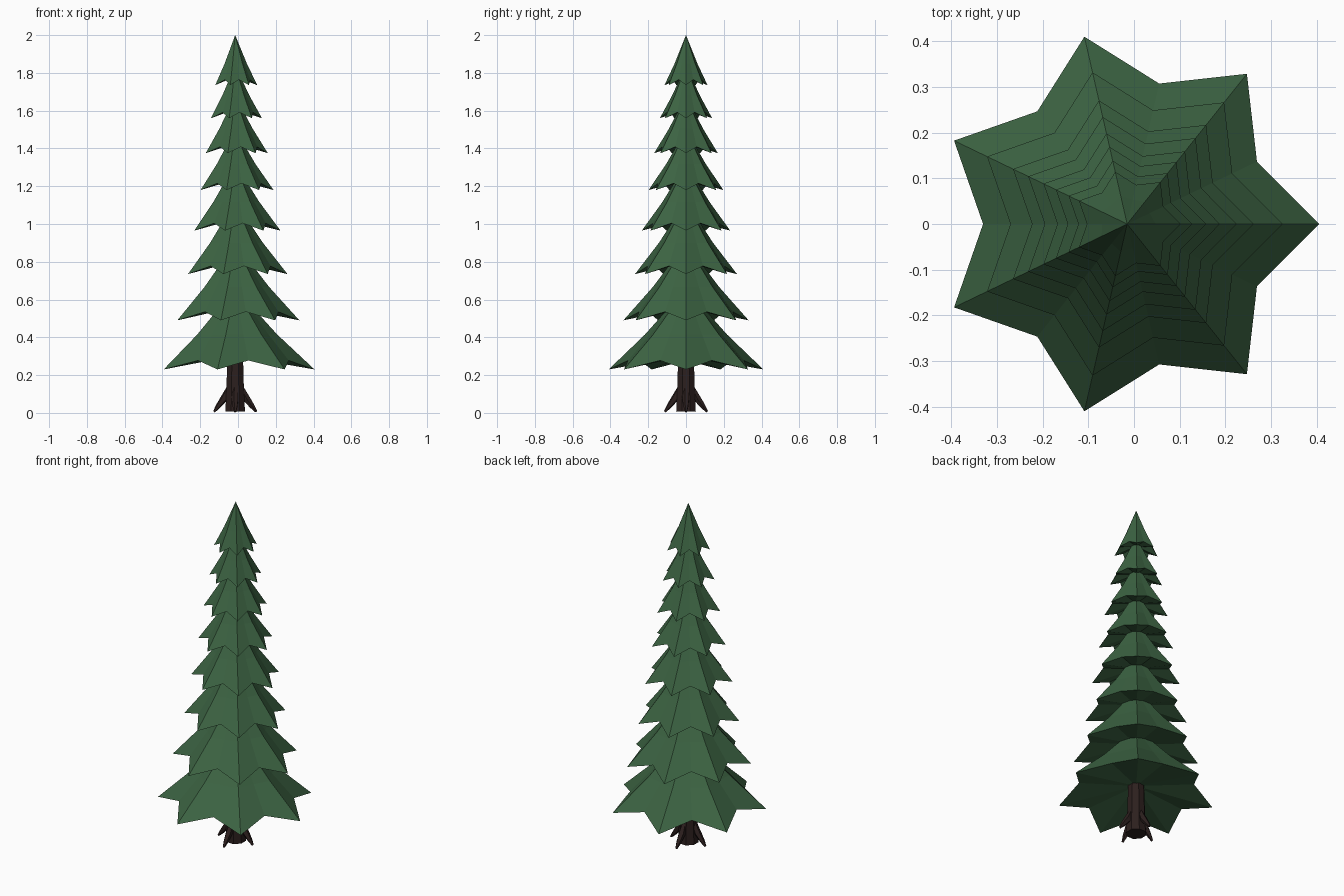
import bpy, bmesh, math
from mathutils import Vector

cube = bpy.data.objects.get("Cube")
if cube:
    bpy.data.objects.remove(cube, do_unlink=True)

CENTRE = Vector((-0.015, 0, 0))
POINTS = 7


def material(name, rgb):
    m = bpy.data.materials.new(name)
    m.use_nodes = True
    m.diffuse_color = (*rgb, 1)
    m.node_tree.nodes["Principled BSDF"].inputs["Base Color"].default_value = (*rgb, 1)
    return m


GREEN = material("needle green", (0.045, 0.125, 0.055))
BARK = material("dark bark", (0.025, 0.014, 0.013))


def finish(bm, name, mat):
    bmesh.ops.recalc_face_normals(bm, faces=bm.faces)
    mesh = bpy.data.meshes.new(name)
    bm.to_mesh(mesh)
    bm.free()
    mesh.materials.append(mat)
    ob = bpy.data.objects.new(name, mesh)
    ob.location = CENTRE
    bpy.context.collection.objects.link(ob)
    return ob


def star(bm, radius, z, valley, lift):
    """Ring of alternating branch tips and raised valleys."""
    ring = []
    for i in range(POINTS * 2):
        a = math.pi * i / POINTS
        r = radius * (valley if i % 2 else 1)
        ring.append(bm.verts.new((r * math.cos(a), r * math.sin(a), z + lift * (i % 2))))
    return ring


def bridge(bm, low, high):
    n = len(low)
    for i in range(n):
        j = (i + 1) % n
        bm.faces.new((low[i], low[j], high[j], high[i]))


def fan(bm, ring, point):
    tip = bm.verts.new(point)
    for i in range(len(ring)):
        bm.faces.new((ring[i], ring[(i + 1) % len(ring)], tip))


# Foliage tiers: tip radius, tip height, peak height
tiers = [(0.42, 0.23, 0.66), (0.34, 0.49, 0.90), (0.277, 0.735, 1.12),
         (0.24, 0.965, 1.32), (0.203, 1.18, 1.50), (0.173, 1.375, 1.68),
         (0.142, 1.56, 1.84), (0.117, 1.735, 2.0)]
for k, (radius, z, peak) in enumerate(tiers):
    bm = bmesh.new()
    height = peak - z
    rim = star(bm, radius, z, 0.75, 0.11 * height)
    middle = star(bm, radius * 0.53, z + height * 0.43, 0.88, 0)
    bridge(bm, rim, middle)
    fan(bm, middle, (0, 0, peak))
    fan(bm, rim, (0, 0, z + height * 0.17))
    finish(bm, f"foliage_tier_{k + 1}", GREEN)


def tube(bm, path, sides):
    """Tapered tube through (point, radius) stations in the xz plane."""
    rings = []
    for i, (p, r) in enumerate(path):
        before, after = path[max(i - 1, 0)][0], path[min(i + 1, len(path) - 1)][0]
        t = (Vector(after) - Vector(before)).normalized()
        u, v = Vector((0, 1, 0)), t.cross(Vector((0, 1, 0)))
        rings.append([bm.verts.new(Vector(p) + r * (math.cos(a) * u + math.sin(a) * v))
                      for a in (math.tau * (s + 0.5) / sides for s in range(sides))])
    for low, high in zip(rings, rings[1:]):
        bridge(bm, low, high)
    bm.faces.new(rings[0])
    bm.faces.new(rings[-1])


# Trunk
bm = bmesh.new()
tube(bm, [((0, 0, 0.008), 0.056), ((0, 0, 0.13), 0.05), ((0, 0, 0.36), 0.043)], 8)
finish(bm, "trunk", BARK)

# Four flaring roots
for k in range(4):
    bm = bmesh.new()
    tube(bm, [((0.03, 0, 0.14), 0.012), ((0.06, 0, 0.075), 0.02),
              ((0.09, 0, 0.035), 0.014), ((0.112, 0, 0.006), 0.006)], 5)
    root = finish(bm, f"root_{k + 1}", BARK)
    root.rotation_euler.z = k * math.pi / 2
